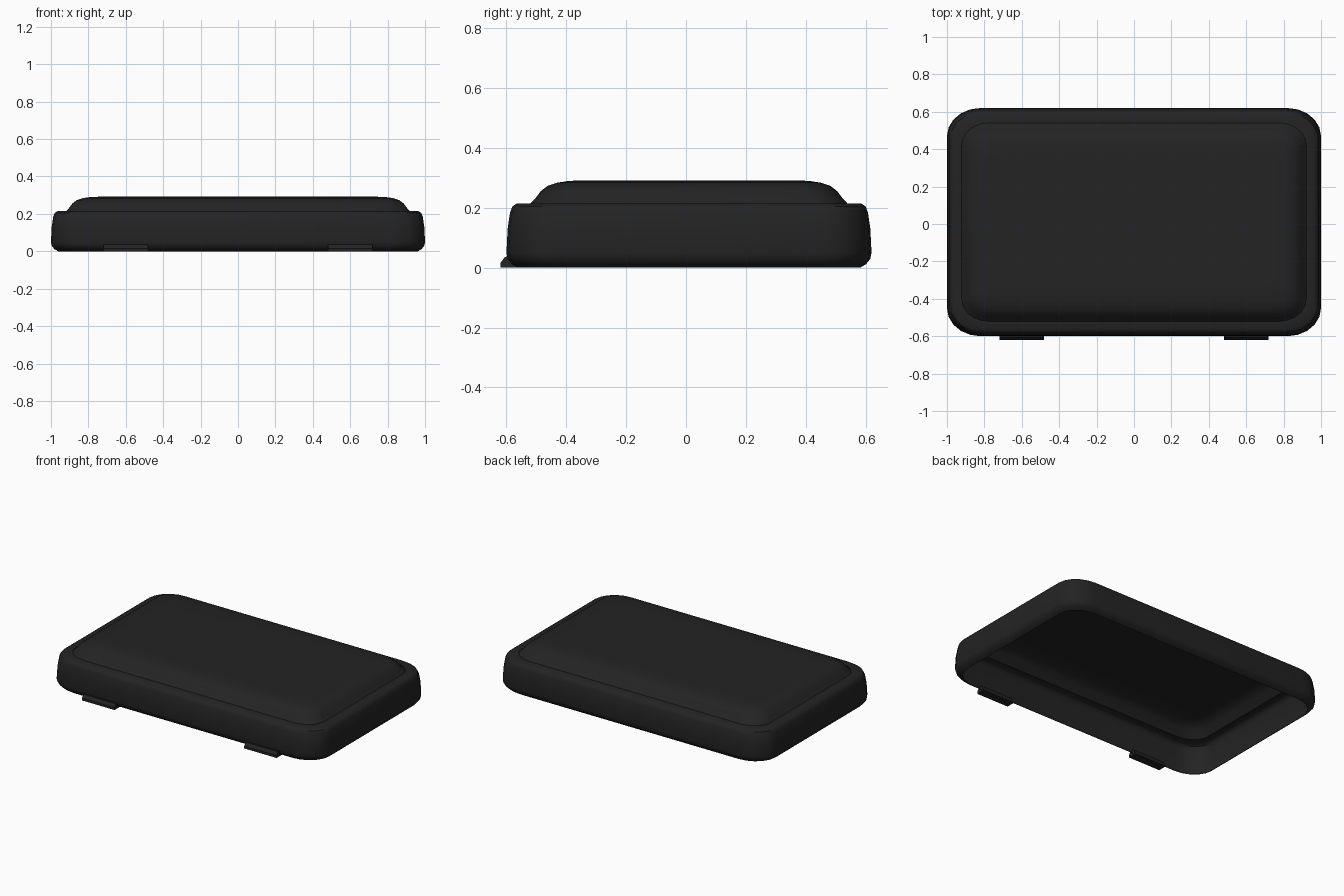
import bpy, bmesh, math

if "Cube" in bpy.data.objects:
    bpy.data.objects.remove(bpy.data.objects["Cube"], do_unlink=True)

charcoal = bpy.data.materials.new("charcoal")
charcoal.use_nodes = True
COLOUR = (0.017, 0.017, 0.017, 1)
charcoal.diffuse_color = COLOUR
charcoal.node_tree.nodes["Principled BSDF"].inputs["Base Color"].default_value = COLOUR


def finish(bm, name, angle=35):
    """Turn a bmesh into a smooth-shaded object that keeps its creases."""
    mesh = bpy.data.meshes.new(name)
    bm.to_mesh(mesh)
    bm.free()
    mesh.materials.append(charcoal)
    obj = bpy.data.objects.new(name, mesh)
    bpy.context.collection.objects.link(obj)
    bpy.ops.object.select_all(action="DESELECT")
    obj.select_set(True)
    bpy.context.view_layer.objects.active = obj
    bpy.ops.object.shade_smooth_by_angle(angle=math.radians(angle))
    return obj


def ring(bm, hx, hy, rx, ry, cy, z, steps=5):
    """Rounded rectangle of vertices, counter-clockwise from +x."""
    verts = []
    for quarter, (sx, sy) in enumerate([(1, 1), (-1, 1), (-1, -1), (1, -1)]):
        for i in range(steps + 1):
            a = (quarter + i / steps) * math.pi / 2
            x = sx * (hx - rx) + rx * math.cos(a)
            y = cy + sy * (hy - ry) + ry * math.sin(a)
            verts.append(bm.verts.new((x, y, z)))
    return verts


def shell(name, hx, hy, rx, ry, cy, profile, capped):
    """Loft rounded rectangles through (inset, height) pairs, open below."""
    bm = bmesh.new()
    rings = []
    for inset, z in profile:
        rings.append(ring(bm, hx - inset, hy - inset, max(rx - inset * 0.4, 0.03),
                          max(ry - inset * 0.4, 0.03), cy, z))
    for low, high in zip(rings, rings[1:]):
        n = len(low)
        for i in range(n):
            j = (i + 1) % n
            bm.faces.new((low[i], low[j], high[j], high[i]))
    if capped:
        bm.faces.new(rings[-1])
    return finish(bm, name)


# Hollow outer frame: tucked lower rim, tapered wall, rounded shoulder, inner ledge
shell("base_frame", 1.0, 0.61, 0.18, 0.15, 0.01,
      [(0.038, 0), (0.018, 0.012), (0.004, 0.03), (0, 0.05), (0.004, 0.13),
       (0.012, 0.185), (0.02, 0.205), (0.035, 0.215), (0.079, 0.215)], False)

# Raised cushion, hollow beneath
shell("top_cushion", 0.921, 0.531, 0.148, 0.118, 0.01,
      [(0, 0.213), (0.018, 0.232), (0.036, 0.256), (0.058, 0.273),
       (0.09, 0.284), (0.13, 0.29), (0.18, 0.292)], True)

# Two small clips under the front edge, sloped at the front
for side, label in ((1, "left"), (-1, "right")):
    bm = bmesh.new()
    outline = [(-0.56, 0), (-0.62, 0), (-0.62, 0.016), (-0.605, 0.036), (-0.58, 0.04)]
    ends = [[bm.verts.new((side * x, y, z)) for y, z in outline] for x in (0.48, 0.72)]
    bm.faces.new(ends[0])
    bm.faces.new(ends[1][::-1])
    for i in range(len(outline)):
        j = (i + 1) % len(outline)
        bm.faces.new((ends[0][i], ends[1][i], ends[1][j], ends[0][j]))
    bmesh.ops.recalc_face_normals(bm, faces=bm.faces)
    finish(bm, "front_clip_" + label)
